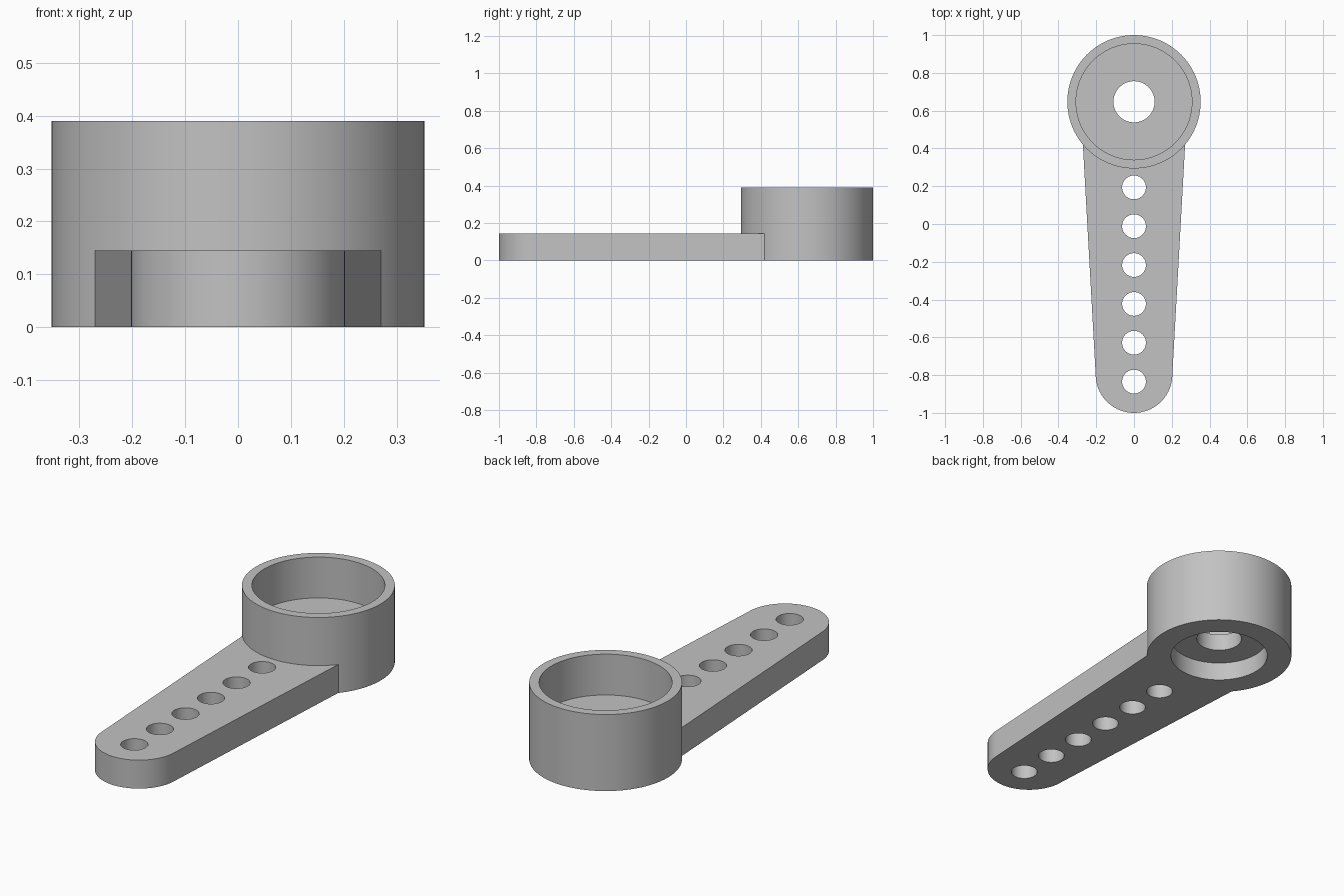
import bpy, bmesh, math

cube = bpy.data.objects.get("Cube")
if cube:
    bpy.data.objects.remove(cube, do_unlink=True)

HUB_Y, HUB_R, HUB_TOP = 0.647, 0.353, 0.39
FLOOR, RECESS = 0.182, 0.095
TIP_R, ARM_TOP = 0.203, 0.145
TIP_Y = TIP_R - 1

grey = bpy.data.materials.new("plain grey")
grey.use_nodes = True
colour = (0.54, 0.54, 0.54, 1)
grey.diffuse_color = colour
grey.node_tree.nodes["Principled BSDF"].inputs["Base Color"].default_value = colour


def circle(y, r, n):
    return [(r * math.cos(2 * math.pi * i / n), y + r * math.sin(2 * math.pi * i / n))
            for i in range(n)]


def prism(name, outline, z0, z1):
    """Extrude a counter-clockwise outline from z0 up to z1."""
    bm = bmesh.new()
    face = bm.faces.new([bm.verts.new((x, y, z0)) for x, y in outline])
    top = bmesh.ops.extrude_face_region(bm, geom=[face])["geom"]
    verts = [v for v in top if isinstance(v, bmesh.types.BMVert)]
    bmesh.ops.translate(bm, verts=verts, vec=(0, 0, z1 - z0))
    bmesh.ops.recalc_face_normals(bm, faces=bm.faces)
    mesh = bpy.data.meshes.new(name)
    bm.to_mesh(mesh)
    bm.free()
    mesh.materials.append(grey)
    obj = bpy.data.objects.new(name, mesh)
    bpy.context.collection.objects.link(obj)
    return obj


def combine(target, other, operation):
    """Apply a boolean and discard the helper."""
    mod = target.modifiers.new("boolean", "BOOLEAN")
    mod.operation, mod.object, mod.solver = operation, other, "EXACT"
    bpy.context.view_layer.objects.active = target
    bpy.ops.object.modifier_apply(modifier=mod.name)
    bpy.data.objects.remove(other, do_unlink=True)


# Tapered arm with a round tip, running into the hub wall
steps = 48
tip = [(TIP_R * math.cos(a), TIP_Y + TIP_R * math.sin(a))
       for a in (math.pi + math.pi * i / steps for i in range(steps + 1))]
arm = prism("arm", tip + [(0.275, 0.5), (-0.275, 0.5)], 0, ARM_TOP)

# Round hub joined to the arm
body = prism("lever_arm_with_hub", circle(HUB_Y, HUB_R, 96), 0, HUB_TOP)
combine(body, arm, "UNION")

# Open cup above, shallow recess below, shaft hole between them
for r, z0, z1 in ((0.307, FLOOR, 0.6), (0.235, -0.2, RECESS), (0.109, -0.3, 0.7)):
    combine(body, prism("hub_cutter", circle(HUB_Y, r, 96), z0, z1), "DIFFERENCE")

# Row of linkage holes along the arm
for i in range(6):
    hole = prism("hole_cutter", circle(0.194 - 0.2057 * i, 0.063, 48), -0.2, 0.35)
    combine(body, hole, "DIFFERENCE")

bpy.ops.object.select_all(action="DESELECT")
body.select_set(True)
bpy.context.view_layer.objects.active = body
bpy.ops.object.shade_smooth_by_angle(angle=math.radians(30))
